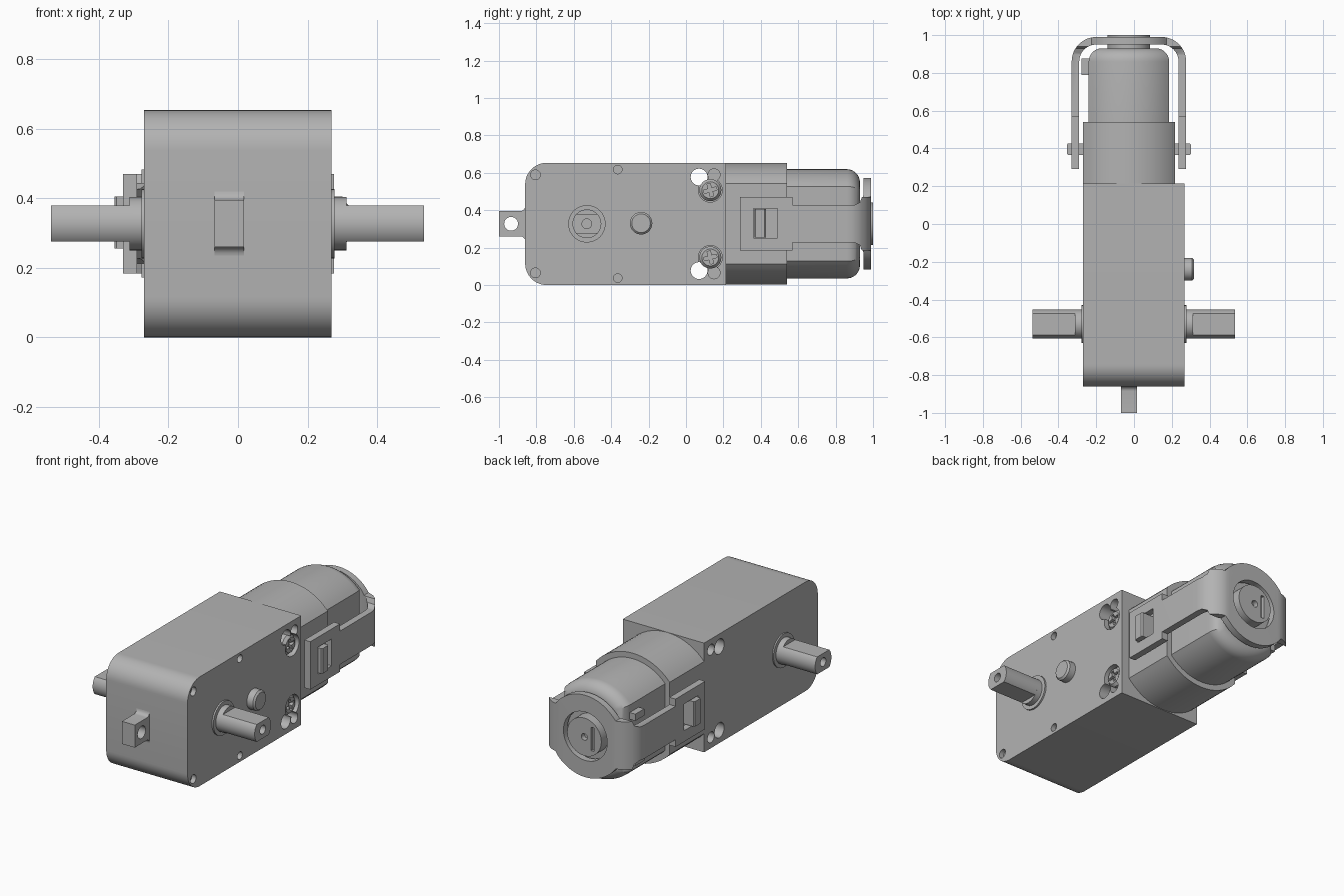
import bpy, bmesh, math

if "Cube" in bpy.data.objects:
    bpy.data.objects.remove(bpy.data.objects["Cube"])

CX, CZ = -0.027, 0.327          # motor axis
grey = bpy.data.materials.new("plain grey")
grey.diffuse_color = (0.45, 0.45, 0.45, 1)
grey.use_nodes = True
grey.node_tree.nodes["Principled BSDF"].inputs["Base Color"].default_value = grey.diffuse_color


def loft(name, axis, sections):
    """Closed solid through (outline, distance along axis) sections."""
    place = {"x": lambda u, v, d: (d, u, v),
             "y": lambda u, v, d: (u, d, v),
             "z": lambda u, v, d: (u, v, d)}[axis]
    bm = bmesh.new()
    rings = [[bm.verts.new(place(u, v, d)) for u, v in pts] for pts, d in sections]
    n = len(rings[0])
    for a, b in zip(rings, rings[1:]):
        for i in range(n):
            bm.faces.new((a[i], a[(i + 1) % n], b[(i + 1) % n], b[i]))
    bm.faces.new(rings[0])
    bm.faces.new(rings[-1])
    bmesh.ops.recalc_face_normals(bm, faces=bm.faces)
    mesh = bpy.data.meshes.new(name)
    bm.to_mesh(mesh)
    bm.free()
    mesh.materials.append(grey)
    ob = bpy.data.objects.new(name, mesh)
    bpy.context.collection.objects.link(ob)
    return ob


def prism(name, axis, pts, lo, hi):
    return loft(name, axis, [(pts, lo), (pts, hi)])


def arc(u, v, r, a0, a1, n=12):
    return [(u + r * math.cos(math.radians(a0 + (a1 - a0) * i / n)),
             v + r * math.sin(math.radians(a0 + (a1 - a0) * i / n))) for i in range(n + 1)]


def circle(u, v, r, n=32):
    return arc(u, v, r, 0, 360, n)[:-1]


def rect(u0, u1, v0, v1):
    return [(u0, v0), (u1, v0), (u1, v1), (u0, v1)]


def flat_circle(u, v, r, half, n=20):
    """Circle with its left and right sides cut flat at +-half."""
    a = math.degrees(math.acos(half / r))
    return arc(u, v, r, a, 180 - a, n) + arc(u, v, r, 180 + a, 360 - a, n)


def combine(ob, other, operation="DIFFERENCE"):
    mod = ob.modifiers.new("combine", "BOOLEAN")
    mod.operation, mod.solver, mod.object = operation, "EXACT", other
    bpy.context.view_layer.objects.active = ob
    bpy.ops.object.modifier_apply(modifier=mod.name)
    bpy.data.objects.remove(other)


def drill(ob, axis, u, v, r, lo, hi):
    combine(ob, prism("cutter", axis, circle(u, v, r), lo, hi))


# Gearbox housing with rounded front edges
R = 0.115
body = prism("gearbox_housing", "x",
             [(0.215, 0)] + [(0.215, 0.653)] + arc(-0.86 + R, 0.653 - R, R, 90, 180)
             + arc(-0.86 + R, R, R, 180, 270), -0.27, 0.268)
for s in (-1, 1):
    drill(body, "x", 0.07, CZ + s * 0.25, 0.045, -0.4, 0.4)       # mounting holes
    drill(body, "x", 0.13, CZ + s * 0.18, 0.064, 0.2, 0.4)        # screw recesses
    drill(body, "x", 0.15, CZ + s * 0.262, 0.032, 0.2, 0.4)       # locating holes
    drill(body, "x", 0.15, CZ + s * 0.262, 0.032, -0.4, -0.18)
    drill(body, "x", -0.805, CZ + s * 0.262, 0.026, 0.24, 0.4)    # small rivet holes
    drill(body, "x", -0.365, CZ + s * 0.29, 0.023, 0.24, 0.4)

# Cross-head screws
for s, side in ((-1, "lower"), (1, "upper")):
    y, z = 0.13, CZ + s * 0.18
    head = loft(side + "_screw", "x", [(circle(y, z, 0.059), 0.19), (circle(y, z, 0.059), 0.24),
                                       (circle(y, z, 0.045), 0.256)])
    for turn in (15, 105):
        c, n = math.cos(math.radians(turn)), math.sin(math.radians(turn))
        slot = [(y + u * c - v * n, z + u * n + v * c) for u, v in rect(-0.035, 0.035, -0.009, 0.009)]
        combine(head, prism("cutter", "x", slot, 0.235, 0.3))

# Front mounting tab with flared root
tab = prism("front_tab", "x",
            [(-1, 0.26), (-1, 0.395)] + arc(-0.885, 0.42, 0.025, 270, 360, 5)
            + [(-0.85, 0.42), (-0.85, 0.235)] + arc(-0.885, 0.235, 0.025, 0, 90, 5),
            -0.068, 0.017)
drill(tab, "x", -0.935, CZ, 0.037, -0.2, 0.2)

# Output shaft: round in the middle, flattened ends with a bore
SY = -0.53
prism("shaft_core", "x", circle(SY, CZ, 0.077), -0.312, 0.312)
prism("shaft_collar", "x", circle(SY, CZ, 0.1), -0.278, 0.278)
flats = [(SY + v, CZ + u) for u, v in flat_circle(0, 0, 0.077, 0.052)]
for lo, hi, side in ((-0.537, -0.30, "left"), (0.30, 0.535, "right")):
    end = prism(side + "_shaft_end", "x", flats, lo, hi)
    outer = lo if lo < 0 else hi
    drill(end, "x", SY, CZ, 0.026, outer - 0.08, outer + 0.08)

# Locating pin
loft("locating_pin", "x", [(circle(-0.24, CZ + 0.003, 0.06), 0.25),
                           (circle(-0.24, CZ + 0.003, 0.06), 0.308),
                           (circle(-0.24, CZ + 0.003, 0.05), 0.318)])

# Motor sleeve and motor can with rounded back rim
prism("motor_sleeve", "y", flat_circle(CX, CZ, 0.325, 0.243), 0.2, 0.54)
sections = [(flat_circle(CX, CZ, 0.292, 0.213), 0.5)]
for i in range(8):
    a = math.radians(90 * i / 7)
    inset = 0.07 * (1 - math.cos(a))
    sections.append((flat_circle(CX, CZ, 0.292 - inset, 0.213 - inset), 0.86 + 0.07 * math.sin(a)))
loft("motor_can", "y", sections)

# Motor bearing cap with slot and shaft hole
cap = prism("motor_end_cap", "y", circle(CX, CZ, 0.113, 48), 0.9, 1.0)
drill(cap, "y", CX, CZ, 0.02, 0.97, 1.1)
combine(cap, prism("cutter", "y", rect(CX - 0.065, CX - 0.045, CZ - 0.07, CZ + 0.07), 0.98, 1.1))

# Motor terminals
for s, side in ((-1, "lower"), (1, "upper")):
    z = CZ + s * 0.135
    prism(side + "_terminal", "y", rect(-0.277, -0.22, z - 0.02, z + 0.02), 0.79, 0.875)

# Retaining strap: bent band trimmed to its side and back outlines
W, Y1, T = 0.303, 0.99, 0.04
bend = (arc(CX + W - 0.13, Y1 - 0.13, 0.13, 0, 90) + arc(CX - W + 0.13, Y1 - 0.13, 0.13, 90, 180)
        + [(CX - W, 0.29), (CX - W + T, 0.29)]
        + arc(CX - W + 0.13, Y1 - 0.13, 0.13 - T, 180, 90)
        + arc(CX + W - 0.13, Y1 - 0.13, 0.13 - T, 90, 0)
        + [(CX + W - T, 0.29), (CX + W, 0.29)])
strap = prism("retaining_strap", "z", bend, 0.05, 0.6)
half = [(0.2, 0.143), (0.57, 0.143), (0.57, 0.1), (0.9, 0.1), (0.93, 0.115),
        (0.943, 0.15), (0.95, 0.26), (1.1, 0.26)]
side_outline = [(y, CZ + h) for y, h in half] + [(y, CZ - h) for y, h in reversed(half)]
combine(strap, prism("trim", "x", side_outline, -0.6, 0.6), "INTERSECT")
a = math.degrees(math.asin(0.143 / 0.245))
back_outline = (arc(CX, CZ, 0.245, a, 180 - a, 32) + [(CX - 0.4, CZ + 0.143), (CX - 0.4, CZ - 0.143)]
                + arc(CX, CZ, 0.245, 180 + a, 360 - a, 32)
                + [(CX + 0.4, CZ - 0.143), (CX + 0.4, CZ + 0.143)])
combine(strap, prism("trim", "y", back_outline, 0.1, 1.2), "INTERSECT")
combine(strap, prism("cutter", "y", circle(CX, CZ, 0.145, 48), 0.9, 1.2))
combine(strap, prism("cutter", "x", rect(0.36, 0.49, 0.25, 0.41), -0.6, 0.6))

# Catches on the sleeve that hold the strap
for s, side in ((-1, "left"), (1, "right")):
    prism(side + "_catch", "z", [(CX + s * 0.2, 0.365), (CX + s * 0.322, 0.365), (CX + s * 0.328, 0.372),
                                 (CX + s * 0.328, 0.42), (CX + s * 0.322, 0.427),
                                 (CX + s * 0.2, 0.427)], 0.255, 0.405)

# Smooth shading with sharp edges kept
bpy.ops.object.select_all(action="DESELECT")
for ob in bpy.context.scene.objects:
    ob.select_set(True)
    bpy.context.view_layer.objects.active = ob
bpy.ops.object.shade_smooth_by_angle(angle=math.radians(30))
